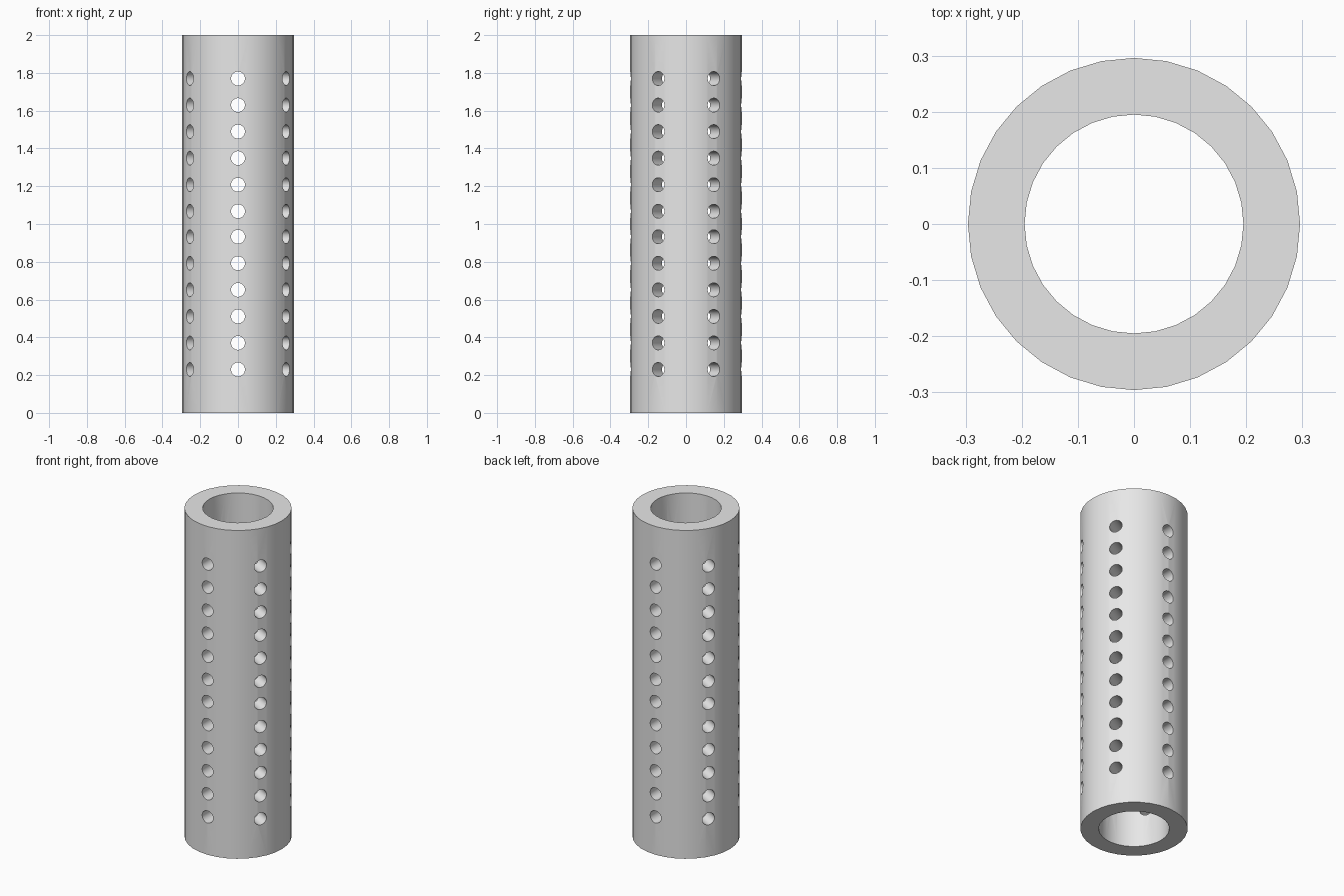
import bpy, bmesh, math
from mathutils import Matrix, Vector

OUTER, INNER, HEIGHT = 0.296, 0.195, 2.0
SIDES = 32
HOLE_RADIUS, HOLE_SIDES = 0.037, 24
FIRST_HOLE, SPACING, HALF_ROW = 0.23, 0.1405, 6

cube = bpy.data.objects.get("Cube")
if cube:
    bpy.data.objects.remove(cube, do_unlink=True)

grey = bpy.data.materials.new("plain_grey")
grey.use_nodes = True
colour = (0.8, 0.8, 0.8, 1.0)
grey.diffuse_color = colour
grey.node_tree.nodes["Principled BSDF"].inputs["Base Color"].default_value = colour


def make_object(name, bm):
    bmesh.ops.recalc_face_normals(bm, faces=bm.faces)
    mesh = bpy.data.meshes.new(name)
    bm.to_mesh(mesh)
    bm.free()
    mesh.materials.append(grey)
    obj = bpy.data.objects.new(name, mesh)
    bpy.context.collection.objects.link(obj)
    return obj


# Thick tube: a rectangular wall section spun around the z axis
bm = bmesh.new()
section = [(INNER, 0), (OUTER, 0), (OUTER, HEIGHT), (INNER, HEIGHT)]
corners = [bm.verts.new((r, 0, z)) for r, z in section]
edges = [bm.edges.new((corners[i - 1], corners[i])) for i in range(4)]
bmesh.ops.spin(bm, geom=corners + edges, cent=(0, 0, 0), axis=(0, 0, 1),
               angle=math.tau, steps=SIDES)
bmesh.ops.remove_doubles(bm, verts=bm.verts, dist=0.0001)
tube = make_object("perforated_tube", bm)

# Radial hole cutters: six rows, each mirrored about mid height
lower = [FIRST_HOLE + SPACING * i for i in range(HALF_ROW)]
levels = lower + [HEIGHT - z for z in lower]
bm = bmesh.new()
for row in range(6):
    angle = math.radians(30 + 60 * row)
    outward = Vector((math.cos(angle), math.sin(angle), 0))
    turn = outward.to_track_quat('Z', 'Y').to_matrix().to_4x4()
    for z in levels:
        centre = outward * (OUTER + INNER) / 2 + Vector((0, 0, z))
        twist = Matrix.Rotation(math.pi / HOLE_SIDES, 4, 'Z')
        bmesh.ops.create_cone(bm, cap_ends=True, segments=HOLE_SIDES,
                              radius1=HOLE_RADIUS, radius2=HOLE_RADIUS, depth=0.22,
                              matrix=Matrix.Translation(centre) @ turn @ twist)
cutter = make_object("hole_cutters", bm)
cutter.hide_render = True

# Drill the holes and discard the cutters
drill = tube.modifiers.new("drill_holes", 'BOOLEAN')
drill.operation = 'DIFFERENCE'
drill.solver = 'EXACT'
drill.object = cutter
bpy.ops.object.select_all(action='DESELECT')
bpy.context.view_layer.objects.active = tube
tube.select_set(True)
bpy.ops.object.modifier_apply(modifier=drill.name)
bpy.data.objects.remove(cutter, do_unlink=True)

# Smooth walls with crisp rims
bpy.ops.object.shade_smooth_by_angle(angle=math.radians(30))
